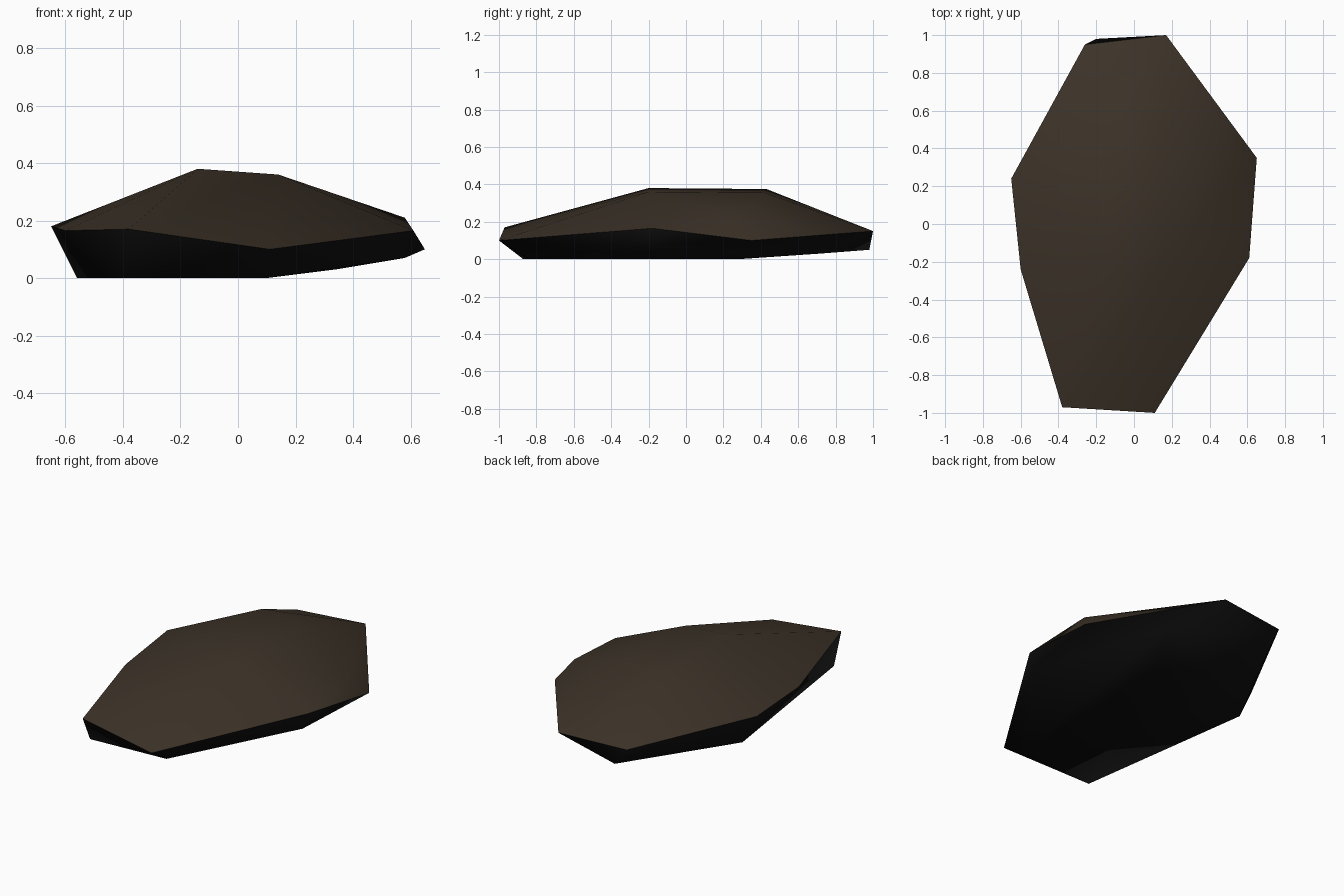
import bpy, bmesh

if "Cube" in bpy.data.objects:
    bpy.data.objects.remove(bpy.data.objects["Cube"])

# Rings of a flat boulder: flattened crown, irregular rim, underside
crown = [(-.14, -.20, .38), (.14, -.20, .36), (.14, .42, .355),
         (-.14, .43, .375), (.58, .26, .21)]
rim = [(-.26, .95, .14), (.17, 1.0, .15), (.65, .35, .10), (.61, -.18, .165),
       (.11, -1.0, .10), (-.38, -.97, .17), (-.60, -.24, .165), (-.65, .24, .18)]
under = [(.10, -.84, 0), (-.40, -.87, 0), (-.56, .25, 0), (.10, .28, 0),
         (-.20, .98, .05), (.34, .72, .03), (.58, -.20, .07)]


def material(name, color):
    m = bpy.data.materials.new(name)
    m.diffuse_color = (*color, 1)
    m.use_nodes = True
    m.node_tree.nodes["Principled BSDF"].inputs["Base Color"].default_value = m.diffuse_color
    return m


# Rock body as the hull of the rings
bm = bmesh.new()
for p in crown + rim:
    bm.verts.new(p)
low = {bm.verts.new(p) for p in under}
res = bmesh.ops.convex_hull(bm, input=bm.verts[:])
loose = [v for v in bm.verts if not v.link_faces]
low -= set(loose)
bmesh.ops.delete(bm, geom=loose, context='VERTS')
bmesh.ops.recalc_face_normals(bm, faces=bm.faces[:])

# Faces reaching below the rim are the dark underside; the rest is brown
for f in bm.faces:
    f.smooth = True
    f.material_index = 1 if any(v in low for v in f.verts) else 0
# Crisp edge along the rim
for e in bm.edges:
    e.smooth = len({f.material_index for f in e.link_faces}) == 1

mesh = bpy.data.meshes.new("flat_rock")
bm.to_mesh(mesh)
bm.free()
mesh.materials.append(material("dark brown stone", (.045, .032, .021)))
mesh.materials.append(material("black underside", (.005, .005, .005)))
rock = bpy.data.objects.new("flat_rock", mesh)
bpy.context.collection.objects.link(rock)
